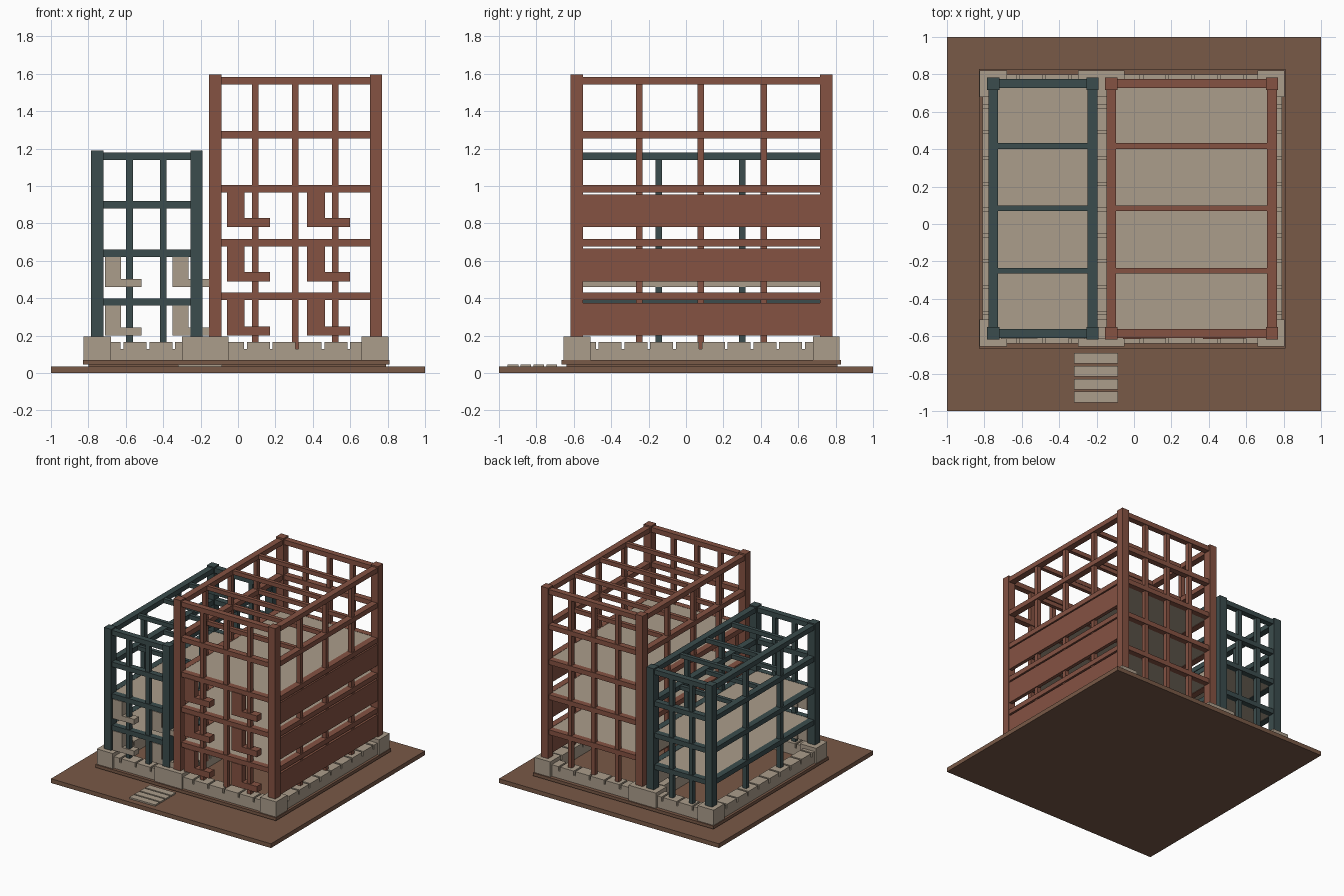
import bpy
import bmesh

default = bpy.data.objects.get("Cube")
if default:
    bpy.data.objects.remove(default, do_unlink=True)


def material(name, rgb):
    m = bpy.data.materials.new(name)
    m.use_nodes = True
    m.diffuse_color = (*rgb, 1)
    m.node_tree.nodes["Principled BSDF"].inputs["Base Color"].default_value = (*rgb, 1)
    return m


EARTH = material("brown_earth", (0.19, 0.10, 0.063))
STONE = material("beige_stone", (0.41, 0.34, 0.26))
RUST = material("rust_red", (0.235, 0.085, 0.055))
TEAL = material("dark_teal", (0.044, 0.073, 0.075))


def build(name, mat, boxes):
    """One object made of boxes, each given as (x range, y range, z range)."""
    bm = bmesh.new()
    for box in boxes:
        verts = bmesh.ops.create_cube(bm, size=1)["verts"]
        for v in verts:
            for axis, (low, high) in enumerate(box):
                v.co[axis] = low if v.co[axis] < 0 else high
    mesh = bpy.data.meshes.new(name)
    bm.to_mesh(mesh)
    bm.free()
    mesh.materials.append(mat)
    obj = bpy.data.objects.new(name, mesh)
    bpy.context.scene.collection.objects.link(obj)
    return obj


def span(centre, width):
    return (centre - width / 2, centre + width / 2)


# Ground, stepped plinth and entrance path
FRONT, BACK = -0.585, 0.75
build("ground", EARTH, [((-1, 1), (-1, 1), (0, 0.035))])
build("plinth", EARTH, [((-0.80, 0.79), (-0.64, 0.81), (0.035, 0.045)),
                        ((-0.83, 0.81), (-0.665, 0.83), (0.045, 0.07))])
build("path_planks", STONE, [((-0.32, -0.085), span(-0.925 + i * 0.069, 0.057), (0.035, 0.047))
                             for i in range(4)])

# Foundation corner and middle stones
corners = []
for y in ((-0.655, -0.51), (0.68, 0.82)):
    for x in ((-0.825, -0.68), (-0.30, -0.05), (0.66, 0.805)):
        corners.append((x, y, (0.07, 0.195)))
build("foundation_corners", STONE, corners)


def stone_row(name, start, end, first_gap, across, along_x):
    """Low wall whose upper part is split into blocks by narrow gaps."""
    pitch, gap = 0.138, 0.015
    pieces = [((start, end), (0.07, 0.13))]
    left, cut = start, first_gap
    while left < end:
        pieces.append(((left, min(cut - gap / 2, end)), (0.13, 0.165)))
        left, cut = cut + gap / 2, cut + pitch
    build(name, STONE, [(s, across, z) if along_x else (across, s, z) for s, z in pieces])


for label, across in (("front", (-0.64, -0.54)), ("back", (0.70, 0.80))):
    stone_row(label + "_stones_narrow", -0.68, -0.30, -0.62, across, True)
    stone_row(label + "_stones_wide", -0.05, 0.66, 0.04, across, True)
for label, across in (("left", (0.69, 0.79)), ("middle", (-0.235, -0.11)), ("right", (-0.81, -0.71))):
    stone_row(label + "_stones", -0.51, 0.68, -0.475, across, False)


def tower(label, mat, x0, x1, top, levels, end_posts, side_posts, floors):
    """Open frame with corner posts, studs, ring beams, joists and floor slabs."""
    sides = (x0, x1)
    ends = (FRONT, BACK)
    build(label + "_corner_posts", mat, [(span(x, 0.066), span(y, 0.066), (0.18, top))
                                         for x in sides for y in ends])
    studs = [(span(x, 0.035), span(y, 0.035), (0.13, levels[-1])) for x in end_posts for y in ends]
    studs += [(span(x, 0.035), span(y, 0.035), (0.13, levels[-1])) for x in sides for y in side_posts]
    build(label + "_studs", mat, studs)
    beams, joists = [], []
    for z in levels:
        beams += [((x0, x1), span(y, 0.048), span(z, 0.04)) for y in ends]
        beams += [(span(x, 0.052), (FRONT, BACK), span(z, 0.04)) for x in sides]
        joists += [((x0, x1), span(y, 0.03), span(z, 0.034)) for y in (-0.25, 0.085, 0.417)]
    build(label + "_ring_beams", mat, beams)
    build(label + "_joists", mat, joists)
    build(label + "_floors", STONE, [((x0 + 0.01, x1 - 0.01), (FRONT + 0.01, BACK - 0.01),
                                      (z - 0.016, z + 0.018)) for z in levels[:floors]])


def front_brackets(name, mat, lefts, bottoms, width, reach, height, foot):
    """L-shaped infill pieces in the front frame."""
    pieces = []
    for z in bottoms:
        for x in lefts:
            pieces.append(((x, x + width), (-0.614, -0.56), (z, z + height)))
            pieces.append(((x + width, x + reach), (-0.612, -0.55), (z, z + foot)))
    build(name, mat, pieces)


# Tall red tower
RED_LEVELS = [0.41 + i * 0.288 for i in range(5)]
RED_BASES = [0.20 + i * 0.29 for i in range(3)]
tower("tall_tower", RUST, -0.122, 0.738, 1.595, RED_LEVELS,
      (0.092, 0.307, 0.52), (-0.25, 0.08, 0.415), 3)
build("tall_tower_side_panels", RUST, [((0.735, 0.764), (FRONT, BACK), (z, z + 0.175))
                                       for z in RED_BASES])
front_brackets("tall_tower_brackets", RUST, (-0.06, 0.37), RED_BASES, 0.095, 0.23, 0.19, 0.05)

# Short teal tower
TEAL_LEVELS = [0.38 + i * 0.26 for i in range(4)]
TEAL_BASES = (0.20, 0.46)
tower("short_tower", TEAL, -0.753, -0.222, 1.19, TEAL_LEVELS,
      (-0.58, -0.40), (-0.145, 0.30), 2)
build("short_tower_side_panels", STONE, [((-0.225, -0.2), (FRONT, BACK), (z, z + 0.16))
                                         for z in TEAL_BASES])
front_brackets("short_tower_brackets", STONE, (-0.71, -0.35), TEAL_BASES, 0.085, 0.195, 0.16, 0.043)
